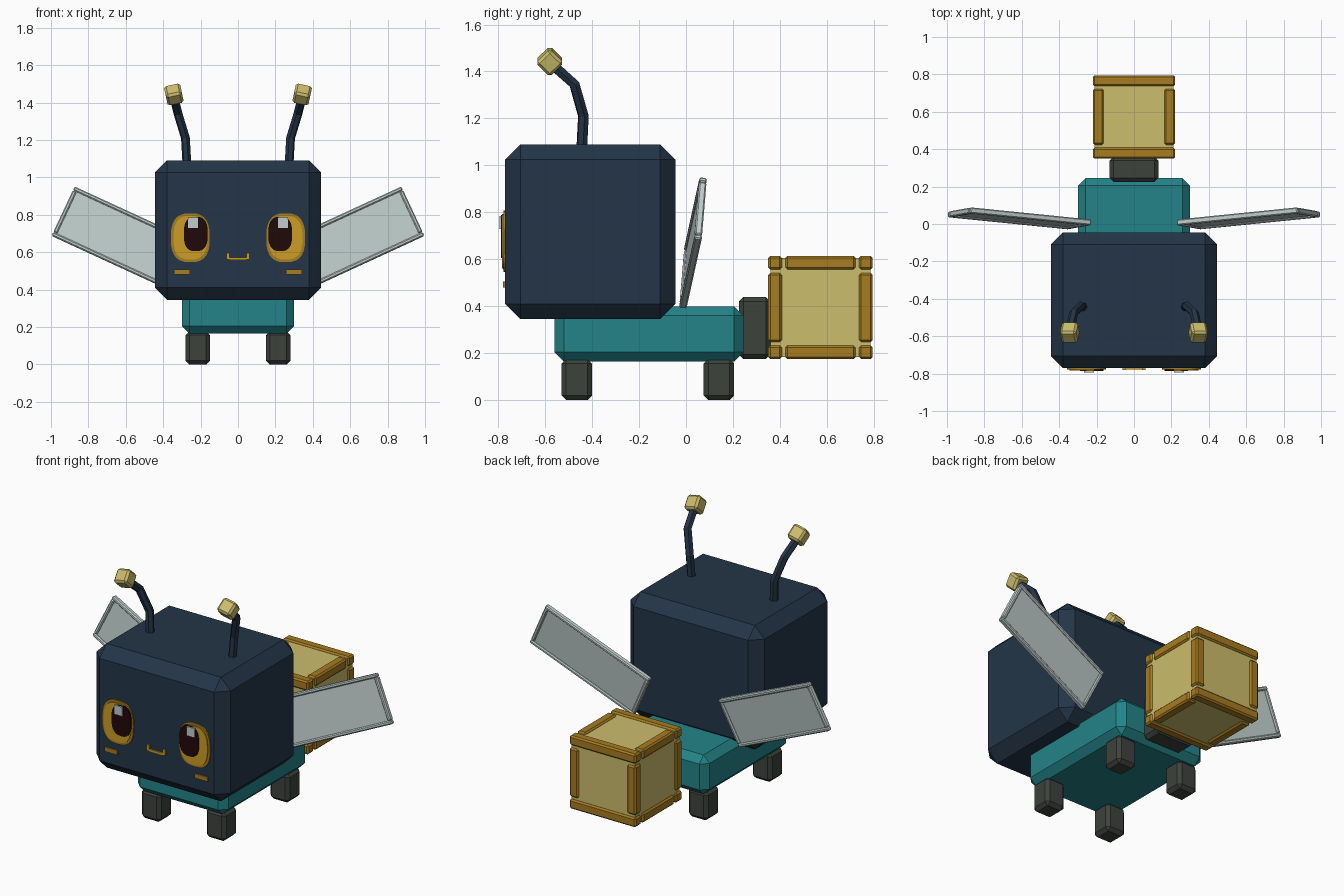
import bpy
import bmesh
import math
from mathutils import Matrix, Vector

cube = bpy.data.objects.get("Cube")
if cube:
    bpy.data.objects.remove(cube, do_unlink=True)


def material(name, rgb):
    linear = [((c / 255 + 0.055) / 1.055) ** 2.4 for c in rgb] + [1]
    mat = bpy.data.materials.new(name)
    mat.use_nodes = True
    mat.diffuse_color = linear
    mat.node_tree.nodes["Principled BSDF"].inputs["Base Color"].default_value = linear
    return mat


NAVY = material("navy", (35, 53, 71))
TEAL = material("teal", (35, 132, 137))
CHARCOAL = material("charcoal", (61, 66, 60))
STRAW = material("straw", (204, 189, 108))
BRONZE = material("bronze", (166, 124, 32))
GOLD = material("gold", (204, 158, 38))
PUPIL = material("dark brown", (32, 8, 10))
PALE = material("pale grey", (192, 206, 204))


def finish(name, bm, mat):
    bmesh.ops.recalc_face_normals(bm, faces=bm.faces)
    mesh = bpy.data.meshes.new(name)
    bm.to_mesh(mesh)
    bm.free()
    mesh.materials.append(mat)
    obj = bpy.data.objects.new(name, mesh)
    bpy.context.collection.objects.link(obj)
    return obj


def block(name, center, size, mat, bevel=0.0, basis=None):
    """Chamfered box, optionally placed by a basis matrix."""
    bm = bmesh.new()
    bmesh.ops.create_cube(bm, size=1)
    bmesh.ops.scale(bm, vec=size, verts=bm.verts)
    if bevel:
        bmesh.ops.bevel(bm, geom=bm.edges[:], offset=bevel, segments=1,
                        affect='EDGES', profile=0.5)
    bmesh.ops.translate(bm, vec=center, verts=bm.verts)
    if basis:
        bm.transform(basis)
    return finish(name, bm, mat)


def span(name, lo, hi, mat, bevel=0.0):
    lo, hi = Vector(lo), Vector(hi)
    return block(name, (lo + hi) / 2, hi - lo, mat, bevel)


def oval_plate(name, x, z, rx, rz, y_front, mat, power=2.7, depth=0.009):
    """Thin rounded plate facing the front."""
    bm = bmesh.new()
    verts = []
    for i in range(28):
        a = math.tau * i / 28
        c, s = math.cos(a), math.sin(a)
        px = math.copysign(abs(c) ** (2 / power), c) * rx
        pz = math.copysign(abs(s) ** (2 / power), s) * rz
        verts.append(bm.verts.new((x + px, y_front, z + pz)))
    face = bm.faces.new(verts)
    ext = bmesh.ops.extrude_face_region(bm, geom=[face], use_keep_orig=True)
    moved = [v for v in ext["geom"] if isinstance(v, bmesh.types.BMVert)]
    bmesh.ops.translate(bm, vec=(0, depth, 0), verts=moved)
    return finish(name, bm, mat)


# Head, body and tail joint
span("head", (-0.445, -0.77, 0.345), (0.445, -0.045, 1.09), NAVY, 0.065)
span("body", (-0.3, -0.56, 0.165), (0.3, 0.245, 0.4), TEAL, 0.04)
span("tail_joint", (-0.13, 0.225, 0.175), (0.13, 0.36, 0.44), CHARCOAL, 0.02)

# Crate with edge battens on all twelve edges
LO, HI = Vector((-0.22, 0.35, 0.175)), Vector((0.22, 0.795, 0.615))
MID, HALF = (LO + HI) / 2, (HI - LO) / 2
block("crate_box", MID, HALF * 2 - Vector((0.02, 0.02, 0.02)), STRAW)
BAR = 0.058
for axis, label in enumerate(("cross", "side", "upright")):
    others = [k for k in range(3) if k != axis]
    for a in (-1, 1):
        for b in (-1, 1):
            center, size = MID.copy(), Vector((BAR, BAR, BAR))
            for k, sign in zip(others, (a, b)):
                center[k] += sign * (HALF[k] - BAR / 2)
            size[axis] = HALF[axis] * 2 - (0 if axis == 0 else 2 * BAR + 0.03)
            block("crate_batten_" + label, center, size, BRONZE, 0.009)

# Mouth
span("mouth_bar", (-0.045, -0.779, 0.557), (0.045, -0.77, 0.572), GOLD)

for s, side in ((1, "left"), (-1, "right")):
    # Legs
    for y, end in ((-0.465, "front"), (0.14, "back")):
        block(f"{end}_leg_{side}", (s * 0.215, y, 0.088), (0.13, 0.13, 0.176),
              CHARCOAL, 0.02)

    # Eyes, cheeks and mouth corners
    x = s * 0.255
    oval_plate("eye_rim_" + side, x, 0.677, 0.104, 0.131, -0.778, BRONZE)
    oval_plate("iris_" + side, x, 0.677, 0.09, 0.117, -0.783, GOLD)
    oval_plate("pupil_" + side, s * 0.226, 0.697, 0.064, 0.092, -0.787, PUPIL)
    block("eye_glint_" + side, (s * 0.24, -0.79, 0.757), (0.052, 0.009, 0.055), PALE)
    block("cheek_" + side, (s * 0.3, -0.774, 0.493), (0.085, 0.009, 0.026), BRONZE)
    block("mouth_corner_" + side, (s * 0.053, -0.775, 0.578), (0.015, 0.009, 0.035), GOLD)

    # Antenna stalk
    curve = bpy.data.curves.new("stalk_path", 'CURVE')
    curve.dimensions = '3D'
    curve.bevel_depth = 0.024
    curve.bevel_resolution = 1
    curve.use_fill_caps = True
    path = [(0.272, -0.445, 1.05), (0.281, -0.437, 1.21),
            (0.322, -0.475, 1.345), (0.343, -0.57, 1.43)]
    spline = curve.splines.new('POLY')
    spline.points.add(len(path) - 1)
    for point, (px, py, pz) in zip(spline.points, path):
        point.co = (s * px, py, pz, 1)
    helper = bpy.data.objects.new("stalk_helper", curve)
    bpy.context.collection.objects.link(helper)
    mesh = bpy.data.meshes.new_from_object(
        helper.evaluated_get(bpy.context.evaluated_depsgraph_get()))
    bpy.data.objects.remove(helper, do_unlink=True)
    mesh.materials.clear()
    mesh.materials.append(NAVY)
    mesh.shade_flat()
    stalk = bpy.data.objects.new("antenna_stalk_" + side, mesh)
    bpy.context.collection.objects.link(stalk)

    # Antenna tip
    tilt = (Matrix.Translation((s * 0.343, -0.58, 1.443))
            @ Matrix.Rotation(s * math.radians(12), 4, 'Y')
            @ Matrix.Rotation(math.radians(45), 4, 'X'))
    block("antenna_tip_" + side, (0, 0, 0), (0.088, 0.086, 0.086), STRAW, 0.012, tilt)

    # Wing: thin panel inside a raised frame
    u = Vector((s * 0.645, 0.065, 0.297))
    v = Vector((s * -0.125, 0.022, 0.262))
    length, width = u.length, v.length
    u.normalize()
    n = u.cross(v).normalized()
    v = n.cross(u)
    basis = Matrix((u, v, n)).transposed().to_4x4()
    basis.translation = (s * 0.612, 0.03, 0.67)
    block("wing_panel_" + side, (0, 0, 0), (length - 0.02, width - 0.02, 0.012),
          PALE, 0, basis)
    for e in (-1, 1):
        block("wing_long_rail_" + side, (0, e * (width / 2 - 0.011), 0),
              (length, 0.022, 0.032), PALE, 0.006, basis)
        block("wing_end_rail_" + side, (e * (length / 2 - 0.011), 0, 0),
              (0.022, width - 0.044, 0.032), PALE, 0.006, basis)
